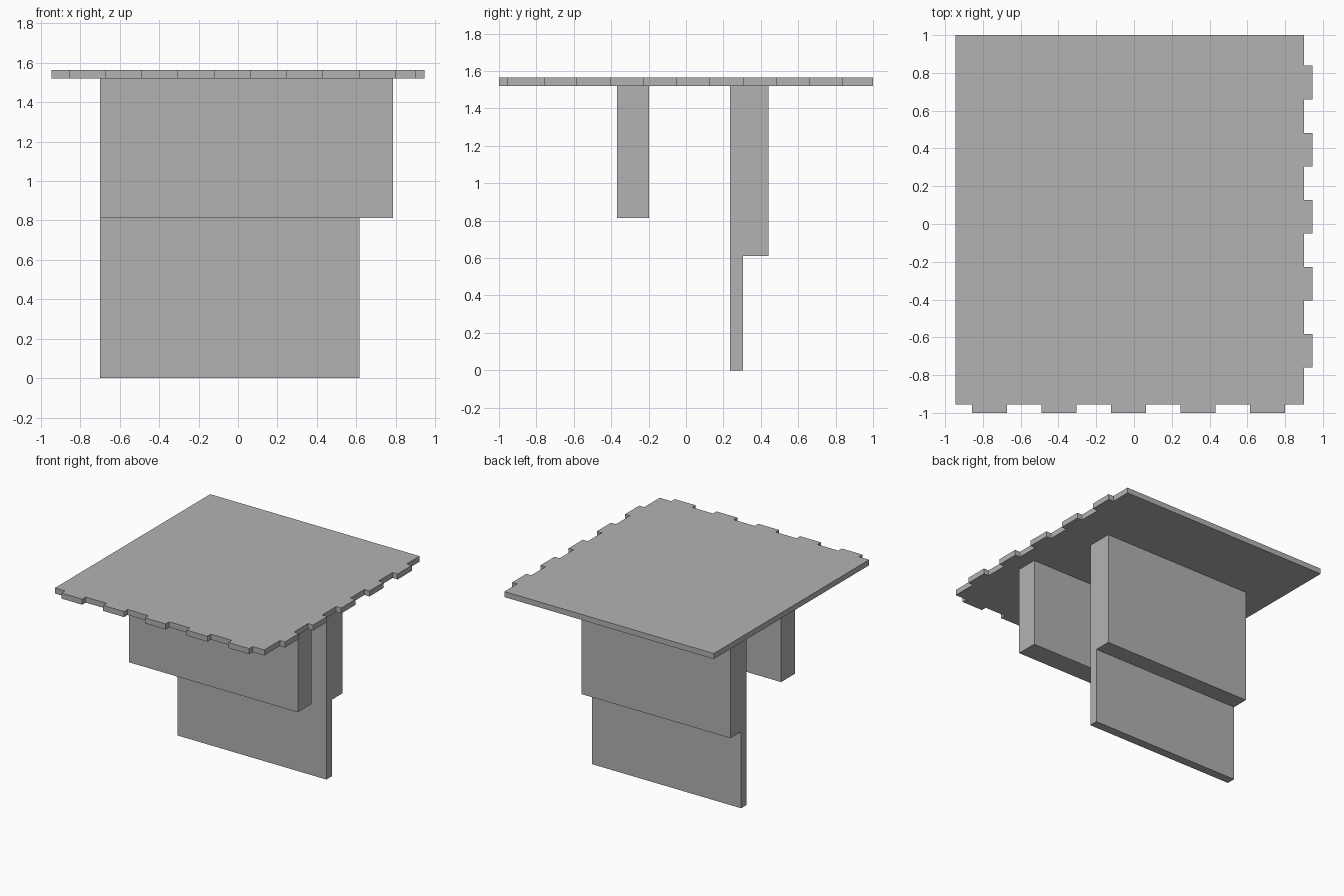
import bpy, bmesh
from mathutils import Vector

cube = bpy.data.objects.get("Cube")
if cube:
    bpy.data.objects.remove(cube, do_unlink=True)

# Single plain grey
GREY = (0.448, 0.448, 0.448, 1.0)
mat = bpy.data.materials.new("plain grey")
mat.use_nodes = True
mat.diffuse_color = GREY
mat.node_tree.nodes["Principled BSDF"].inputs["Base Color"].default_value = GREY


def extrude_profile(name, points, offset):
    """Solid made by pushing a flat outline along an offset."""
    bm = bmesh.new()
    face = bm.faces.new([bm.verts.new(p) for p in points])
    result = bmesh.ops.extrude_face_region(bm, geom=[face], use_keep_orig=True)
    moved = [g for g in result["geom"] if isinstance(g, bmesh.types.BMVert)]
    bmesh.ops.translate(bm, verts=moved, vec=Vector(offset))
    bmesh.ops.recalc_face_normals(bm, faces=bm.faces)
    mesh = bpy.data.meshes.new(name)
    bm.to_mesh(mesh)
    bm.free()
    mesh.materials.append(mat)
    obj = bpy.data.objects.new(name, mesh)
    bpy.context.collection.objects.link(obj)
    return obj


# Top panel with finger joints along the front and the left edge
LEFT, RIGHT, FRONT, BACK = 0.945, -0.945, -1.0, 1.0
DEPTH = 0.044
UNDER, TOP = 1.52, 1.564
TEETH = 5


def finger_edge(first, pitch, width):
    """Steps along an edge: (distance, is_raised) for every corner."""
    steps = []
    for i in range(TEETH):
        a = first + i * pitch
        b = a + width
        steps += [(a, False), (a, True), (b, True), (b, False)]
    return steps


outline = [(RIGHT, BACK, UNDER), (RIGHT, FRONT + DEPTH, UNDER)]
outline += [(x, FRONT if up else FRONT + DEPTH, UNDER)
            for x, up in finger_edge(-0.857, 0.368, 0.184)]
outline.append((LEFT - DEPTH, FRONT + DEPTH, UNDER))
outline += [(LEFT if up else LEFT - DEPTH, y, UNDER)
            for y, up in finger_edge(-0.76, 0.355, 0.178)]
outline.append((LEFT - DEPTH, BACK, UNDER))
extrude_profile("top_panel", outline, (0, 0, TOP - UNDER))

# Front support: a plain block under the panel
SIDE = -0.70
front = [(-0.37, 0.813), (-0.198, 0.813), (-0.198, UNDER), (-0.37, UNDER)]
extrude_profile("front_support", [(SIDE, y, z) for y, z in front], (1.487, 0, 0))

# Back support: thick above, stepping to a thin board below
back = [(0.235, 0), (0.305, 0), (0.305, 0.61),
        (0.44, 0.61), (0.44, UNDER), (0.235, UNDER)]
extrude_profile("back_support", [(SIDE, y, z) for y, z in back], (1.315, 0, 0))
